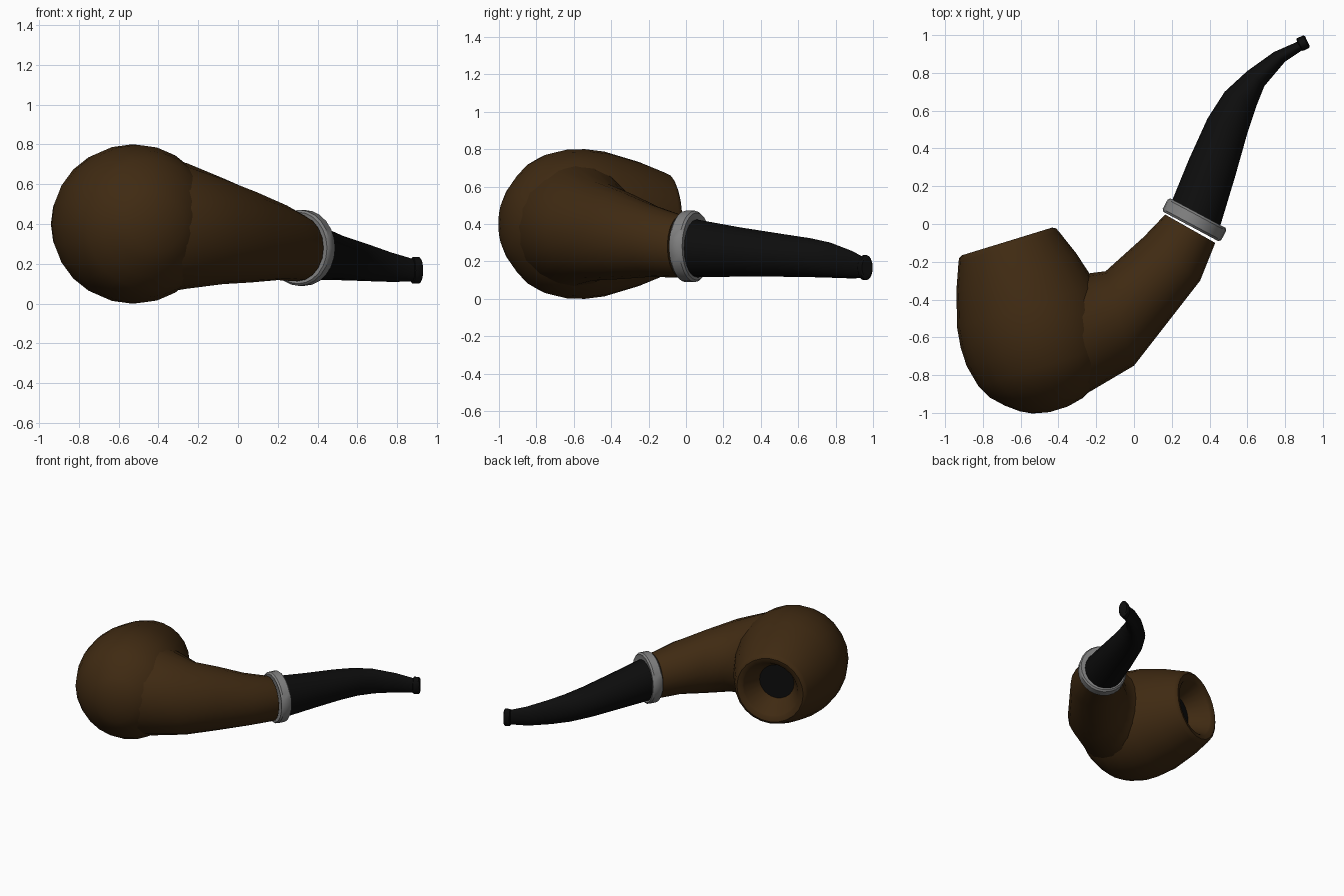
import bpy, bmesh, math
from mathutils import Vector

if "Cube" in bpy.data.objects:
    bpy.data.objects.remove(bpy.data.objects["Cube"])


def material(name, rgb):
    m = bpy.data.materials.new(name)
    m.diffuse_color = (*rgb, 1)
    m.use_nodes = True
    m.node_tree.nodes["Principled BSDF"].inputs["Base Color"].default_value = m.diffuse_color
    return m


BROWN = material("dark_briar", (0.05, 0.023, 0.006))
BLACK = material("black", (0.004, 0.004, 0.004))
METAL = material("grey_metal", (0.22, 0.22, 0.22))
Z = Vector((0, 0, 1))


def loft(name, rings, sides, mats, angle=40, end_mat=0):
    """Skin elliptical rings given as (centre, half axis u, half axis v)."""
    bm = bmesh.new()
    loops = []
    for c, u, v in rings:
        loops.append([bm.verts.new(c + u * math.cos(2 * math.pi * i / sides)
                                   + v * math.sin(2 * math.pi * i / sides))
                      for i in range(sides)])
    for a, b in zip(loops, loops[1:]):
        for i in range(sides):
            j = (i + 1) % sides
            bm.faces.new((a[i], a[j], b[j], b[i]))
    bm.faces.new(loops[0][::-1])
    bm.faces.new(loops[-1]).material_index = end_mat
    bmesh.ops.recalc_face_normals(bm, faces=bm.faces)
    me = bpy.data.meshes.new(name)
    bm.to_mesh(me)
    bm.free()
    for m in mats:
        me.materials.append(m)
    ob = bpy.data.objects.new(name, me)
    bpy.context.collection.objects.link(ob)
    bpy.ops.object.select_all(action='DESELECT')
    ob.select_set(True)
    bpy.context.view_layer.objects.active = ob
    bpy.ops.object.shade_smooth_by_angle(angle=math.radians(angle))
    return ob


def turned(centre, axis, profile, squash=1.0):
    """Rings for a turned part: profile holds (distance along axis, radius)."""
    axis = Vector(axis).normalized()
    side = axis.cross(Z)
    return [(Vector(centre) + axis * a, side * r * squash, Z * r) for a, r in profile]


def between(stations):
    """Rings from left edge x, y, right edge x, y, centre height, half height."""
    out = []
    for x1, y1, x2, y2, z, h in stations:
        l, r = Vector((x1, y1, z)), Vector((x2, y2, z))
        out.append(((l + r) / 2, (r - l) / 2, Z * h))
    return out


# bowl: outside from the bottom to the rim, then down into the chamber
bowl_profile = [(0.922, 0.05), (0.902, 0.14), (0.871, 0.2), (0.819, 0.267),
                (0.757, 0.328), (0.68, 0.37), (0.56, 0.398), (0.46, 0.4),
                (0.352, 0.387), (0.16, 0.332), (0.02, 0.277), (0.002, 0.268),
                (-0.008, 0.25), (0.0, 0.215), (0.012, 0.205), (0.15, 0.13)]
loft("bowl", turned((-0.67, -0.10, 0.4), (0.294, -0.956, 0), bowl_profile),
     24, [BROWN, BLACK], end_mat=1)

# shank growing out of the bowl
loft("shank", between([
    (-0.45, -0.30, -0.50, -0.94, 0.40, 0.36),
    (-0.23, -0.26, -0.28, -0.915, 0.39, 0.315),
    (-0.15, -0.25, 0.0, -0.75, 0.364, 0.266),
    (-0.05, -0.16, 0.175, -0.525, 0.338, 0.232),
    (0.05, -0.07, 0.35, -0.30, 0.31, 0.192),
    (0.165, 0.05, 0.43, -0.10, 0.28, 0.168)]), 20, [BROWN])

# metal band
loft("band", turned((0.32, 0.022, 0.28), (0.47, 0.88, 0), [
    (-0.036, 0.165), (-0.04, 0.18), (-0.028, 0.191), (0.028, 0.191),
    (0.04, 0.18), (0.036, 0.16)], 0.92), 24, [METAL])

# curved stem, flattening towards the mouth
loft("stem", between([
    (0.20, 0.12, 0.455, -0.015, 0.27, 0.155),
    (0.29, 0.34, 0.535, 0.25, 0.25, 0.131),
    (0.39, 0.56, 0.60, 0.48, 0.232, 0.114),
    (0.48, 0.70, 0.65, 0.63, 0.22, 0.104),
    (0.60, 0.81, 0.69, 0.73, 0.207, 0.094),
    (0.74, 0.91, 0.80, 0.86, 0.183, 0.074),
    (0.865, 0.965, 0.89, 0.92, 0.168, 0.057)]), 20, [BLACK])

# lip at the mouth end
loft("mouth_lip", turned((0.896, 0.958, 0.167), (0.9, 0.42, 0), [
    (-0.026, 0.055), (-0.02, 0.067), (0.016, 0.067), (0.024, 0.055)], 0.55),
     16, [BLACK])
